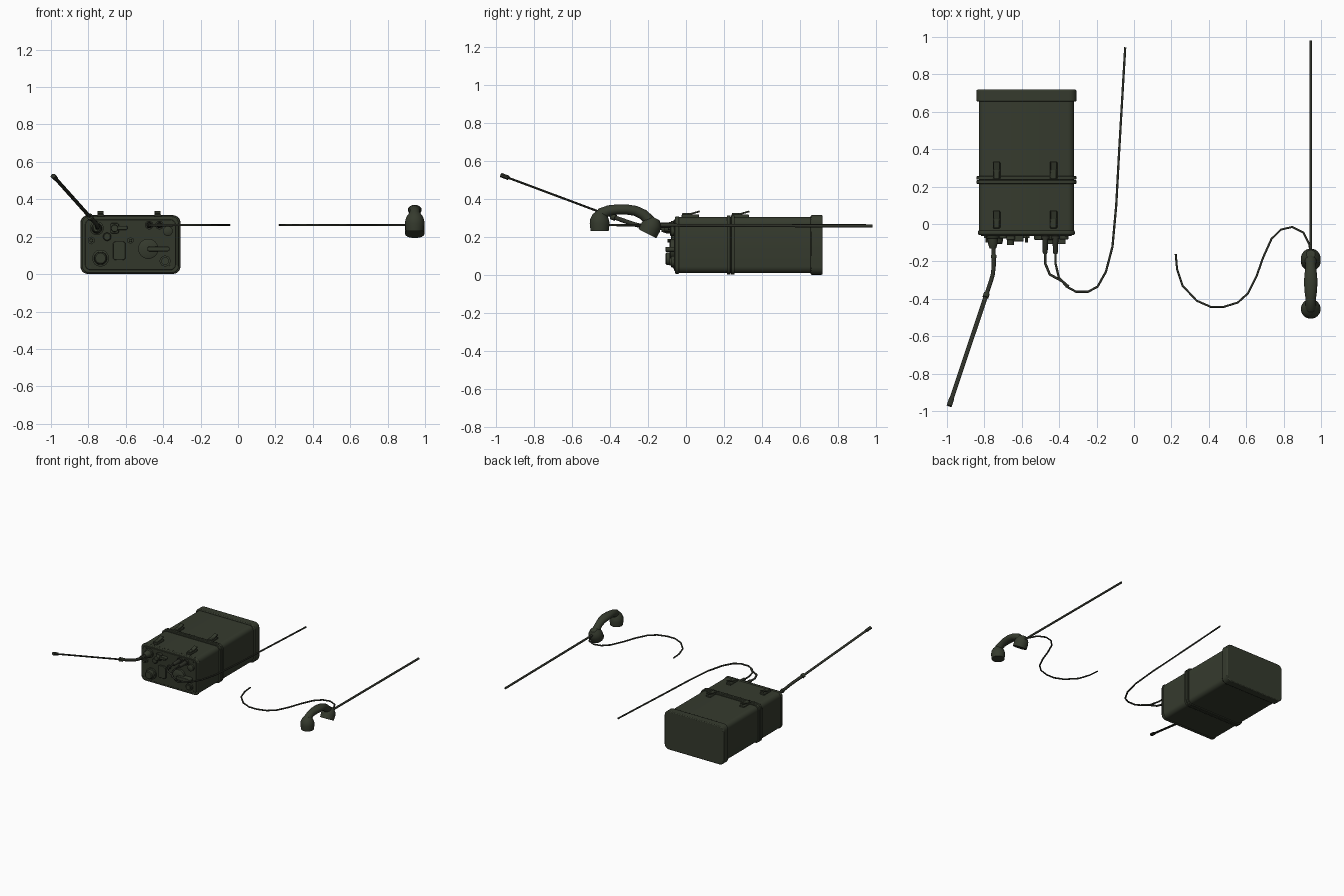
import bpy, bmesh, math
from mathutils import Vector, Matrix

if "Cube" in bpy.data.objects:
    bpy.data.objects.remove(bpy.data.objects["Cube"])


def material(name, rgb):
    m = bpy.data.materials.new(name)
    m.diffuse_color = (*rgb, 1)
    m.use_nodes = True
    m.node_tree.nodes["Principled BSDF"].inputs["Base Color"].default_value = m.diffuse_color
    return m


OLIVE = material("olive paint", (0.036, 0.043, 0.027))
PANEL = material("dark olive panel", (0.032, 0.038, 0.024))
RUBBER = material("dark rubber", (0.027, 0.030, 0.021))


def finish(name, bm, mat, bevel=0.0, angle=35):
    bmesh.ops.recalc_face_normals(bm, faces=bm.faces[:])
    me = bpy.data.meshes.new(name)
    bm.to_mesh(me)
    bm.free()
    ob = bpy.data.objects.new(name, me)
    bpy.context.collection.objects.link(ob)
    me.materials.append(mat)
    if bevel:
        b = ob.modifiers.new("bevel", 'BEVEL')
        b.width, b.segments, b.limit_method = bevel, 2, 'ANGLE'
    bpy.ops.object.select_all(action='DESELECT')
    ob.select_set(True)
    bpy.context.view_layer.objects.active = ob
    bpy.ops.object.shade_smooth_by_angle(angle=math.radians(angle))
    return ob


def loft(bm, rings):
    """Skin a list of rings of equal length and cap both ends."""
    vs = [[bm.verts.new(p) for p in r] for r in rings]
    n = len(vs[0])
    for a, b in zip(vs, vs[1:]):
        for i in range(n):
            bm.faces.new((a[i], a[(i + 1) % n], b[(i + 1) % n], b[i]))
    bm.faces.new(vs[0])
    bm.faces.new(vs[-1])


def slab(name, cx, cz, w, h, r, y0, y1, mat=OLIVE, bevel=0.0, seg=5):
    """Rounded rectangle in xz, extruded along y."""
    prof = []
    for k, (sx, sz) in enumerate(((1, 1), (-1, 1), (-1, -1), (1, -1))):
        for i in range(seg + 1):
            a = math.pi / 2 * (k + i / seg)
            prof.append((cx + sx * (w / 2 - r) + r * math.cos(a),
                         cz + sz * (h / 2 - r) + r * math.sin(a)))
    bm = bmesh.new()
    loft(bm, [[Vector((x, y, z)) for x, z in prof] for y in (y0, y1)])
    return finish(name, bm, mat, bevel)


def sweep(name, pts, radii, mat, sides=8, ref=(0, 0, 1), angle=50):
    """Tube through pts; radii is one number or a (width, height) per point."""
    pts = [Vector(p) for p in pts]
    ref = Vector(ref)
    rings = []
    for i, p in enumerate(pts):
        t = Vector()
        if i:
            t += (p - pts[i - 1]).normalized()
        if i < len(pts) - 1:
            t += (pts[i + 1] - p).normalized()
        side = t.cross(ref).normalized()
        up = side.cross(t).normalized()
        rr = radii if isinstance(radii, (int, float)) else radii[i]
        w, h = (rr, rr) if isinstance(rr, (int, float)) else rr
        rings.append([p + side * w * math.cos(a) + up * h * math.sin(a)
                      for a in (2 * math.pi * (k + .5) / sides for k in range(sides))])
    bm = bmesh.new()
    loft(bm, rings)
    return finish(name, bm, mat, 0, angle)


def turned(name, x, z, profile, mat=OLIVE, sides=20):
    """Part turned about a y axis: profile is (y, radius) pairs."""
    return sweep(name, [(x, y, z) for y, _ in profile], [r for _, r in profile], mat, sides, angle=35)


def box(name, c, size, mat=OLIVE, tilt=0.0, bevel=0.004):
    bm = bmesh.new()
    bmesh.ops.create_cube(bm, size=1, matrix=Matrix.Translation(c)
                          @ Matrix.Rotation(tilt, 4, 'X') @ Matrix.Diagonal((*size, 1)))
    return finish(name, bm, mat, bevel)


# Radio case with its rims and seam
CX, CZ = -0.575, 0.157
slab("case_body", CX, CZ, 0.51, 0.295, 0.035, -0.045, 0.70)
slab("back_rim", CX, CZ + .001, 0.535, 0.314, 0.04, 0.655, 0.718, bevel=0.006)
slab("seam_band_front", CX, CZ + .001, 0.533, 0.312, 0.04, 0.215, 0.234, bevel=0.003)
slab("seam_band_back", CX, CZ + .001, 0.533, 0.312, 0.04, 0.237, 0.256, bevel=0.003)
slab("front_rim", CX, CZ, 0.518, 0.302, 0.037, -0.058, -0.035, bevel=0.006)
slab("front_panel", CX, CZ, 0.485, 0.27, 0.03, -0.064, -0.05, PANEL, bevel=0.003)

# Four toggle latches on the lid
for x in (-0.735, -0.43):
    for y in (-0.022, 0.24):
        box("latch_plate", (x, y + .045, 0.31), (0.04, 0.092, 0.016))
        box("latch_hook", (x, y + .027, 0.319), (0.03, 0.05, 0.016))
        box("latch_lever", (x, y + .064, 0.326), (0.032, 0.062, 0.009), tilt=0.28, bevel=0.002)

# Front panel: plugs, knobs, windows and switches
turned("round_plug", -0.70, 0.20, [(-.06, .022), (-.074, .022), (-.078, .017)])
turned("side_socket", -0.375, 0.23, [(-.06, .026), (-.08, .026), (-.084, .02)])
turned("corner_socket", -0.39, 0.07, [(-.06, .029), (-.078, .029), (-.078, .02), (-.088, .02)])
turned("large_knob", -0.735, 0.085, [(-.06, .045), (-.075, .045), (-.078, .035),
                                     (-.102, .033), (-.108, .027)])
turned("dial", -0.48, 0.135, [(-.06, .054), (-.082, .054), (-.086, .047)])
slab("dial_lever", -0.425, 0.135, 0.12, 0.026, 0.012, -0.108, -0.06, bevel=0.003)
slab("mode_switch_base", -0.66, 0.245, 0.046, 0.056, 0.012, -0.085, -0.06, bevel=0.003)
turned("mode_switch_shaft", -0.66, 0.245, [(-.08, .02), (-.112, .018)])
slab("mode_switch_lever", -0.628, 0.247, 0.075, 0.022, 0.010, -0.094, -0.06, bevel=0.003)
slab("window_frame", -0.635, 0.125, 0.066, 0.10, 0.014, -0.076, -0.06, bevel=0.003)
for x, z, r in ((-0.785, 0.18, .021), (-0.575, 0.18, .018)):
    turned("hex_nut", x, z, [(-.06, r), (-.075, r)], sides=6)
    turned("toggle_tip", x, z, [(-.07, r * .5), (-.098, r * .45)], sides=10)
for x in (-0.79, -0.36):
    for z in (0.04, 0.28):
        turned("panel_screw", x, z, [(-.06, .008), (-.068, .007)], sides=8)

# Blade antenna on its gooseneck
turned("antenna_base", -0.755, 0.245, [(-.06, .037), (-.075, .037), (-.078, .028),
                                       (-.105, .026), (-.13, .018)])
neck = [(-.752, -.10, .247), (-.75, -.17, .249), (-.75, -.225, .255), (-.755, -.27, .266),
        (-.768, -.315, .281), (-.79, -.38, .304)]
sweep("antenna_gooseneck", neck, 0.0115, RUBBER, 10)
sweep("gooseneck_collar", [(-.75, -.165, .249), (-.75, -.18, .25)], .016, OLIVE, 10)
tip = Vector((-.988, -.972, .525))
root = Vector(neck[-1])
at = lambda f: root.lerp(tip, f)
sweep("antenna_joint", [at(-.015), at(.02)], .017, OLIVE, 10)
sweep("antenna_blade", [at(0), at(.97)], [(.0125, .0055)] * 2, RUBBER, 8)
sweep("antenna_tip", [at(.935), at(1)], [(.015, .012)] * 2, RUBBER, 8)

# Two cable plugs and the cables that join behind them
Z = 0.262
for x in (-0.475, -0.42):
    turned("cable_plug", x, Z, [(-.06, .023), (-.08, .023), (-.08, .016), (-.15, .014),
                                (-.16, .010)], RUBBER, 12)


def cable(name, pts, r):
    sweep(name, [(x, y, Z) for x, y in pts], r, RUBBER, 8)


cable("short_cable", [(-.475, -.14), (-.475, -.21), (-.45, -.27), (-.385, -.305), (-.35, -.335)], .0075)
cable("long_cable", [(-.42, -.14), (-.42, -.21), (-.402, -.285), (-.36, -.335), (-.31, -.362),
                     (-.245, -.362), (-.195, -.335), (-.15, -.255), (-.115, -.12),
                     (-.095, .1), (-.08, .38), (-.047, .945)], .0065)
cable("handset_cable", [(.223, -.16), (.23, -.24), (.26, -.33), (.335, -.41), (.41, -.443),
                        (.48, -.443), (.555, -.42), (.61, -.37), (.655, -.28), (.69, -.18),
                        (.735, -.08), (.785, -.03), (.845, -.016), (.905, -.045),
                        (.938, -.11), (.945, -.17)], .006)
sweep("handset_rod", [(.945, -.17, .262), (.945, .98, .257)], .0085, RUBBER, 8)

# Telephone handset: curved grip with two cups
HX = 0.945


def handset(name, pts, radii, sides=20):
    sweep(name, [(HX, y, z) for y, z in pts], radii, OLIVE, sides, (1, 0, 0), 40)


handset("handset_grip",
        [(-.462, .295), (-.44, .325), (-.405, .339), (-.365, .344), (-.31, .344),
         (-.265, .337), (-.225, .318), (-.195, .29), (-.185, .265)],
        [(.032, .032), (.031, .029), (.028, .027), (.027, .033), (.027, .037),
         (.027, .033), (.028, .027), (.03, .031), (.03, .036)])
handset("ear_cup", [(-.454, .230), (-.454, .272), (-.454, .292), (-.451, .312), (-.447, .330)],
        [.048, .053, .050, .041, .026])
face, axis = Vector((-.203, .217)), Vector((.46, .89))
handset("mouth_cup", [face + axis * d for d in (0, .038, .058, .078, .092)],
        [.053, .054, .050, .038, .024])
